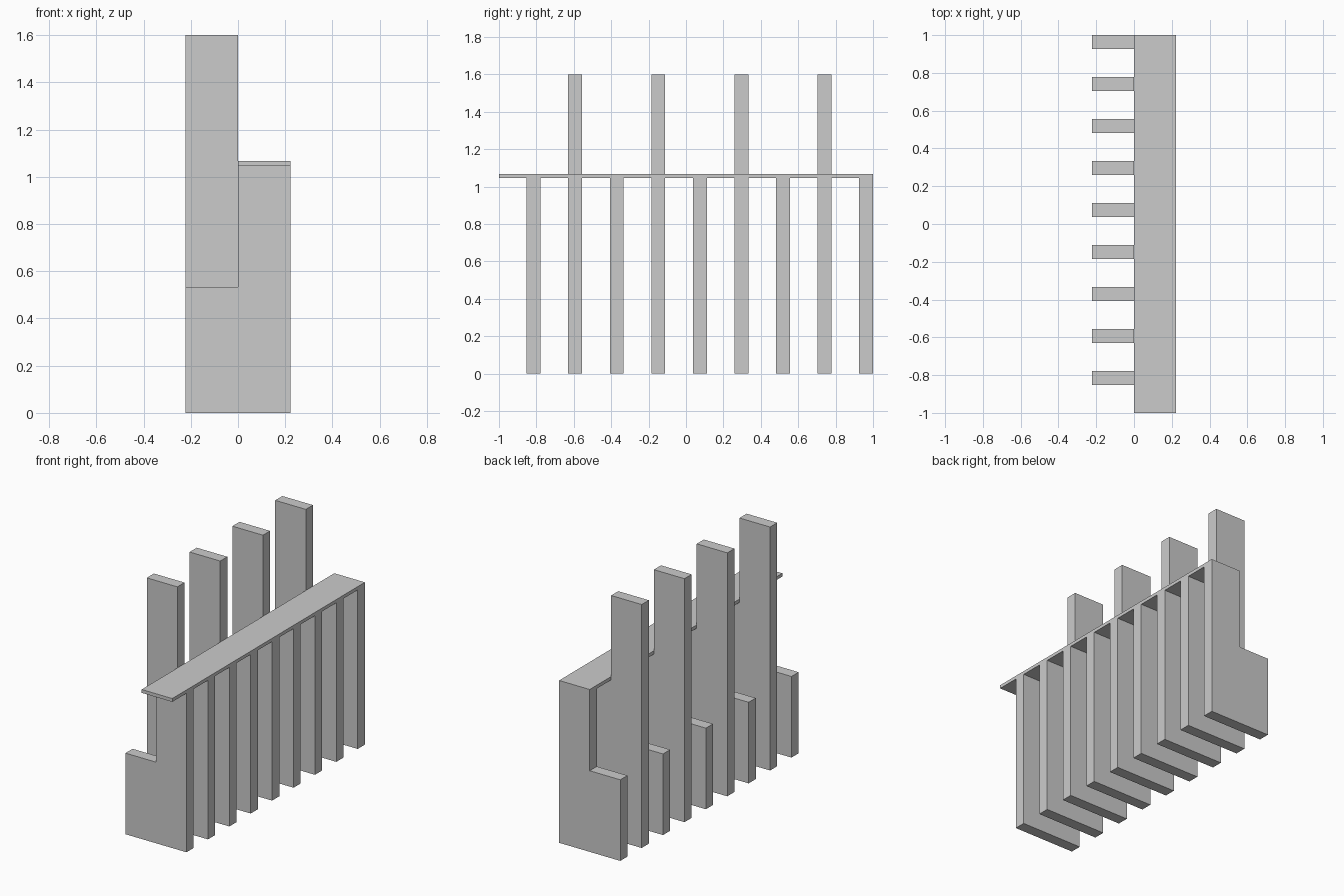
import bpy

if "Cube" in bpy.data.objects:
    bpy.data.objects.remove(bpy.data.objects["Cube"])

PITCH = 2 / 9        # slat spacing, also the depth of each half
THICK = 2 / 27       # slat thickness
SHELF_LOW, SHELF_TOP = 1.045, 1.067


def extrude_profile(name, profile, y0, y1):
    """Solid from an x-z outline (counter-clockwise seen from -y), extruded along y."""
    n = len(profile)
    verts = [(x, y, z) for y in (y0, y1) for x, z in profile]
    faces = [tuple(range(n)), tuple(reversed(range(n, 2 * n)))]
    faces += [(i, i + n, (i + 1) % n + n, (i + 1) % n) for i in range(n)]
    mesh = bpy.data.meshes.new(name)
    mesh.from_pydata(verts, [], faces)
    obj = bpy.data.objects.new(name, mesh)
    bpy.context.collection.objects.link(obj)
    return obj


# Upright slats: alternately short (seat height) and tall (backrest height) at the left
for i in range(9):
    tall = i % 2 == 1
    left_top = 1.6 if tall else 0.533
    outline = [(-PITCH, 0), (PITCH, 0), (PITCH, SHELF_LOW),
               (0, SHELF_LOW), (0, left_top), (-PITCH, left_top)]
    y1 = 1 - i * PITCH
    extrude_profile("tall_slat" if tall else "short_slat", outline, y1 - THICK, y1)

# Thin shelf along the full length over the right half
extrude_profile("shelf", [(0, SHELF_LOW), (PITCH, SHELF_LOW),
                          (PITCH, SHELF_TOP), (0, SHELF_TOP)], -1, 1)
